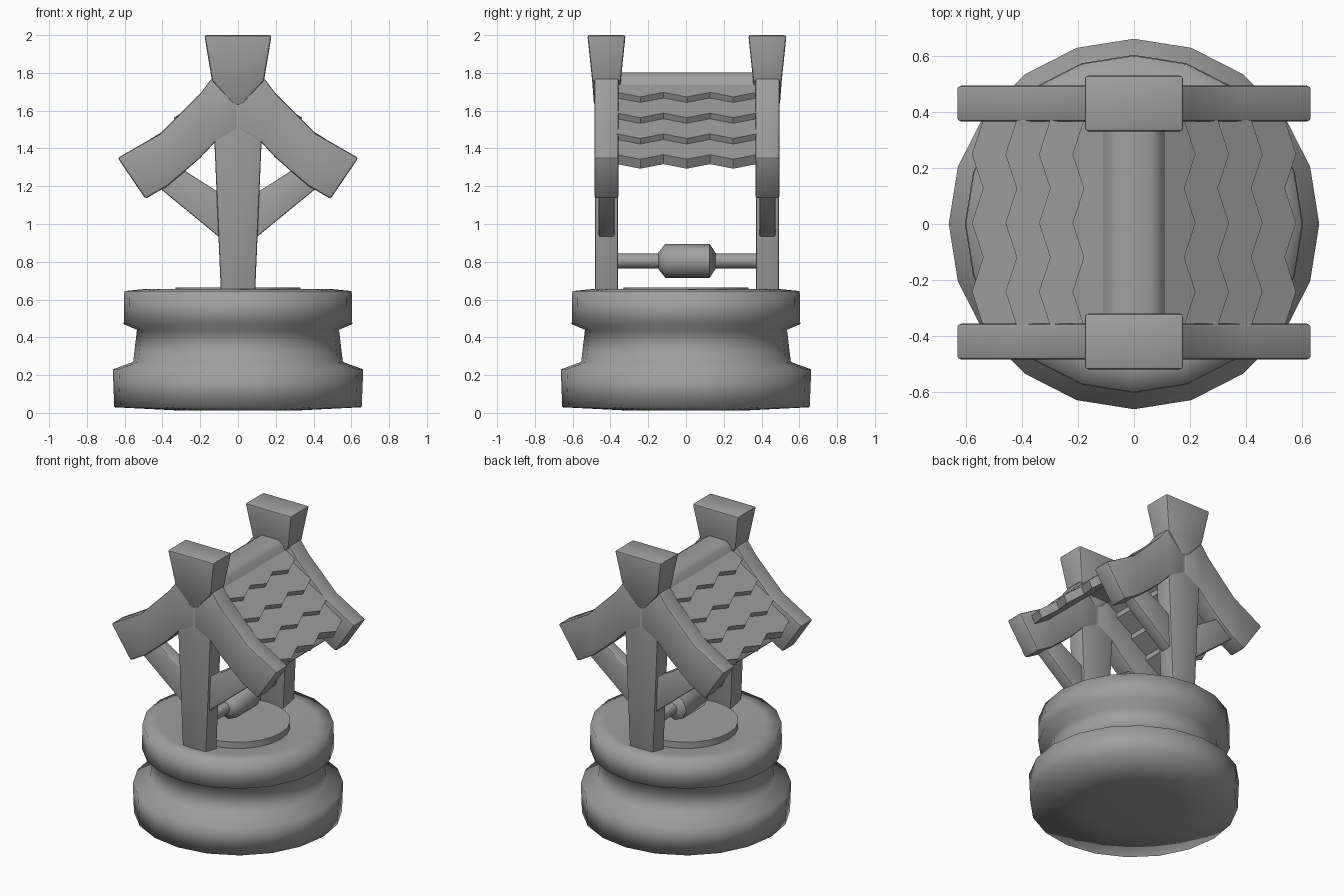
import bpy, bmesh, math

if "Cube" in bpy.data.objects:
    bpy.data.objects.remove(bpy.data.objects["Cube"], do_unlink=True)

grey = bpy.data.materials.new("plain_grey")
grey.use_nodes = True
tone = (0.35, 0.35, 0.35, 1)
grey.diffuse_color = tone
grey.node_tree.nodes["Principled BSDF"].inputs["Base Color"].default_value = tone


def loft(name, rings, bevel=0.0, angle=40):
    """Join matching rings of points into a closed, capped solid."""
    bm = bmesh.new()
    loops = [[bm.verts.new(p) for p in ring] for ring in rings]
    n = len(loops[0])
    for a, b in zip(loops, loops[1:]):
        for i in range(n):
            j = (i + 1) % n
            bm.faces.new((a[i], a[j], b[j], b[i]))
    bm.faces.new(loops[0])
    bm.faces.new(loops[-1])
    bmesh.ops.recalc_face_normals(bm, faces=bm.faces)
    mesh = bpy.data.meshes.new(name)
    bm.to_mesh(mesh)
    bm.free()
    mesh.materials.append(grey)
    ob = bpy.data.objects.new(name, mesh)
    bpy.context.collection.objects.link(ob)
    bpy.ops.object.select_all(action='DESELECT')
    ob.select_set(True)
    bpy.context.view_layer.objects.active = ob
    if bevel:
        mod = ob.modifiers.new("soft_edges", 'BEVEL')
        mod.width = bevel
        mod.segments = 2
        bpy.ops.object.modifier_apply(modifier=mod.name)
    bpy.ops.object.shade_smooth_by_angle(angle=math.radians(angle))
    return ob


def circle(r, h, n, along_y=False):
    pts = []
    for i in range(n):
        a = 2 * math.pi * i / n
        u, v = r * math.sin(a), r * math.cos(a)
        pts.append((u, h, v + 0.805) if along_y else (u, v, h))
    return pts


def rect(hx, y, hy, z):
    return [(-hx, y - hy, z), (hx, y - hy, z), (hx, y + hy, z), (-hx, y + hy, z)]


# Round stone base with a waist, and the raised lid in its middle
base_profile = [(0.3, 0.012), (0.655, 0.03), (0.663, 0.23), (0.555, 0.27),
                (0.535, 0.44), (0.605, 0.47), (0.602, 0.645), (0.5, 0.655), (0.3, 0.615)]
loft("stone_base", [circle(r, z, 20) for r, z in base_profile], angle=180)
loft("well_lid", [circle(0.33, z, 24) for z in (0.56, 0.665)])

# Upper and lower edge of a curved gable arm, from the middle outwards
arm_edges = [((0, 1.82), (0, 1.5)), ((0.14, 1.77), (0.125, 1.43)),
             ((0.2, 1.69), (0.2, 1.35)), ((0.29, 1.6), (0.28, 1.28)),
             ((0.41, 1.48), (0.375, 1.2)), ((0.637, 1.35), (0.49, 1.133))]
brace_edges = [((0.05, 1.135), (0.05, 0.89)), ((0.39, 1.35), (0.44, 1.21))]


def beam(name, edges, side, y, hy, bevel):
    rings = [[(side * u[0], y - hy, u[1]), (side * u[0], y + hy, u[1]),
              (side * l[0], y + hy, l[1]), (side * l[0], y - hy, l[1])]
             for u, l in edges]
    loft(name, rings, bevel)


# Front and back frames
for place, y in (("front", -0.421), ("back", 0.431)):
    loft(place + "_post", [rect(0.09, y, 0.061, 0.62), rect(0.125, y, 0.062, 1.44),
                           rect(0.125, y, 0.062, 1.7)], 0.01)
    loft(place + "_post_cap", [rect(0.02, y, 0.066, 1.63), rect(0.138, y, 0.076, 1.76),
                               rect(0.178, y, 0.101, 2.0)], 0.012)
    for word, side in (("left", 1), ("right", -1)):
        beam(f"{place}_{word}_gable_arm", arm_edges, side, y, 0.064, 0.012)
        beam(f"{place}_{word}_brace", brace_edges, side, y, 0.042, 0.008)

# Ridge beam along the top of the roof
ridge = [(-0.13, 1.69), (-0.095, 1.78), (-0.06, 1.802), (0.06, 1.802), (0.095, 1.78), (0.13, 1.69)]
loft("ridge_beam", [[(x, y, z) for x, z in ridge] for y in (-0.37, 0.38)], angle=60)

# Overlapping shingle rows with zigzag lower edges
for word, side in (("left", 1), ("right", -1)):
    for row in range(4):
        x, z = 0.2 + 0.12 * row, 1.685 - 0.11 * row
        rings = []
        for k in range(7):
            y = -0.365 + k * 0.123
            wave = 0.02 if k % 2 else -0.02
            xo, zo = x + wave, z - wave * 0.6
            rings.append([(side * (x - 0.16), y, z + 0.095), (side * xo, y, zo),
                          (side * (xo - 0.025), y, zo - 0.05),
                          (side * (x - 0.16), y, z + 0.035)])
        loft(f"{word}_shingle_row_{row + 1}", rings, angle=35)

# Winding axle with its rope drum
loft("axle", [circle(0.04, y, 8, True) for y in (-0.39, 0.4)], angle=60)
drum = [(0.045, -0.145), (0.09, -0.11), (0.09, 0.125), (0.045, 0.155)]
loft("rope_drum", [circle(r, y, 8, True) for r, y in drum], angle=50)
